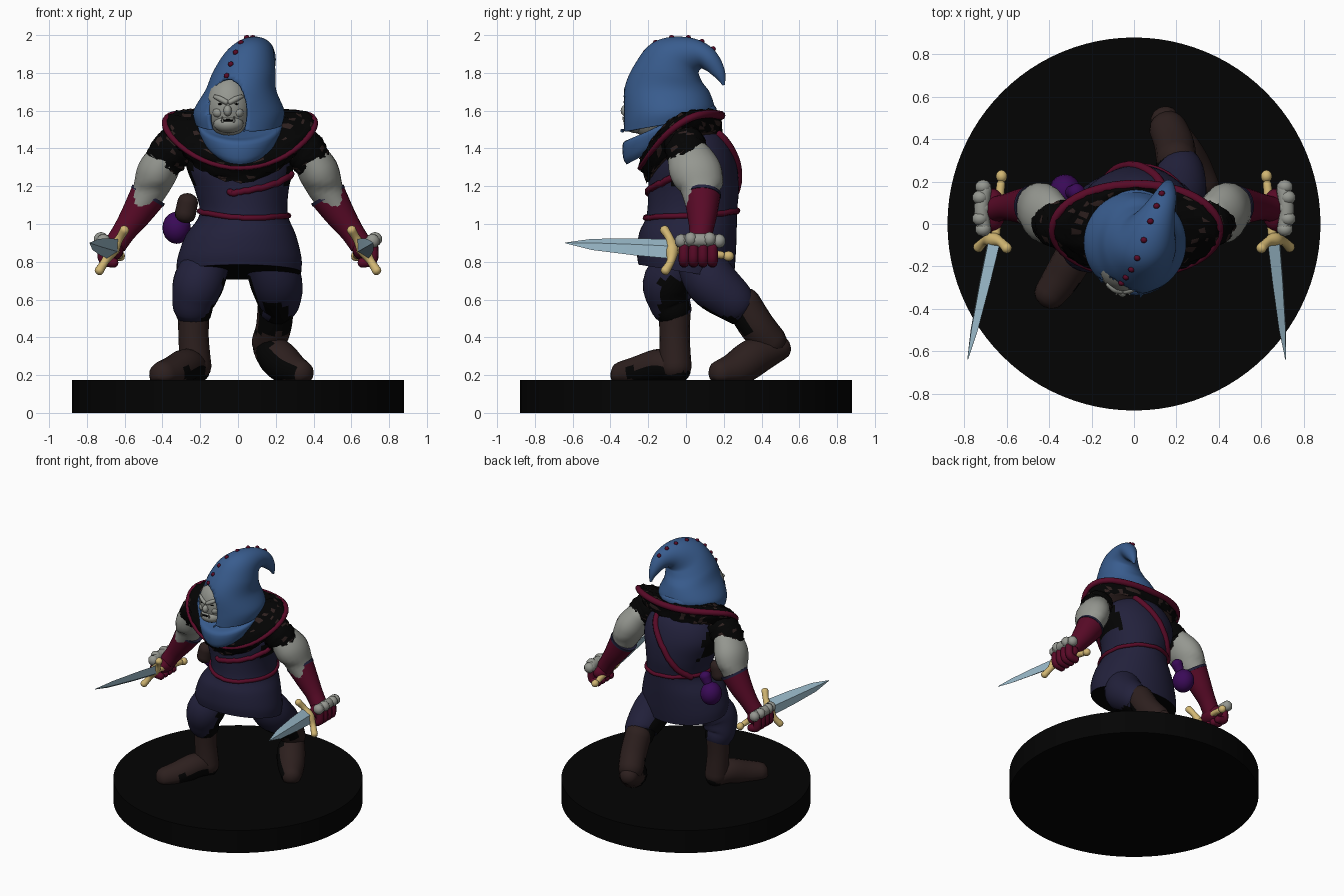
import bpy, bmesh, math, random
from mathutils import Vector, Matrix

random.seed(4)
if "Cube" in bpy.data.objects:
    bpy.data.objects.remove(bpy.data.objects["Cube"])


def material(name, r, g, b):
    m = bpy.data.materials.new(name)
    m.use_nodes = True
    m.diffuse_color = (r, g, b, 1)
    m.node_tree.nodes["Principled BSDF"].inputs["Base Color"].default_value = (r, g, b, 1)
    return m


BLACK = material("black", .001, .001, .001)
BLUE = material("hood blue", .04, .107, .27)
NAVY = material("tunic navy", .016, .015, .044)
CRIMSON = material("crimson", .098, .003, .02)
SKIN = material("grey skin", .3, .31, .28)
BROWN = material("boot brown", .026, .014, .013)
GOLD = material("gold", .64, .47, .17)
STEEL = material("pale steel", .33, .5, .6)
PURPLE = material("purple", .042, .003, .095)


def finish(name, bm, mat, angle=50):
    bmesh.ops.recalc_face_normals(bm, faces=bm.faces)
    me = bpy.data.meshes.new(name)
    bm.to_mesh(me)
    bm.free()
    me.materials.append(mat)
    me.polygons.foreach_set("use_smooth", [True] * len(me.polygons))
    me.set_sharp_from_angle(angle=math.radians(angle))
    ob = bpy.data.objects.new(name, me)
    bpy.context.collection.objects.link(ob)
    return ob


def skin(name, rings, mat, cap=True, angle=50):
    bm = bmesh.new()
    loops = [[bm.verts.new(p) for p in r] for r in rings]
    n = len(loops[0])
    for a, b in zip(loops, loops[1:]):
        for i in range(n):
            j = (i + 1) % n
            bm.faces.new((a[i], a[j], b[j], b[i]))
    if cap:
        bm.faces.new(loops[0])
        bm.faces.new(loops[-1])
    return finish(name, bm, mat, angle)


def spline(pts, k):
    # Smooth resampling through the given tuples
    out = []
    p = [pts[0]] + list(pts) + [pts[-1]]
    for q in zip(p, p[1:], p[2:], p[3:]):
        for s in range(k):
            t = s / k
            out.append([b + .5 * t * (c - a + t * (2 * a - 5 * b + 4 * c - d + t * (3 * (b - c) + d - a)))
                        for a, b, c, d in zip(*q)])
    return out + [list(pts[-1])]


def on_ring(r, t, lift=0, grow=0):
    # Point on a tilted ellipse: x, y, z, half width, half depth, tilt in degrees
    x, y, z, rx, ry, a = r
    c, s, a = math.cos(t), math.sin(t), math.radians(a)
    rx, ry = rx + grow, ry + grow
    return Vector((x + rx * c, y + ry * s * math.cos(a), z - ry * s * math.sin(a) + lift * c * c))


def loft(name, rings, mat, n=32, k=5, cap=True, lift=0):
    return skin(name, [[on_ring(r, math.tau * i / n, lift) for i in range(n)]
                       for r in spline(rings, k)], mat, cap)


def tube(name, pts, mat, n=16, k=5, side=1, domed=True):
    # Round tube; each point is x, y, z, radius
    s = spline(pts, k)
    c = [Vector((side * p[0], p[1], p[2])) for p in s]
    rad = [p[3] for p in s]
    tan = [(c[min(i + 1, len(c) - 1)] - c[max(i - 1, 0)]).normalized() for i in range(len(c))]
    dome = [math.radians(a) for a in (80, 55, 28)] if domed else []
    row = [(c[0] - tan[0] * rad[0] * .8 * math.sin(a), rad[0] * math.cos(a), tan[0]) for a in dome]
    row += list(zip(c, rad, tan))
    row += [(c[-1] + tan[-1] * rad[-1] * .8 * math.sin(a), rad[-1] * math.cos(a), tan[-1]) for a in dome[::-1]]
    u, rings = tan[0].orthogonal(), []
    for p, r, t in row:
        u = (u - t * u.dot(t)).normalized()
        v = t.cross(u)
        rings.append([p + r * (u * math.cos(math.tau * i / n) + v * math.sin(math.tau * i / n)) for i in range(n)])
    return skin(name, rings, mat)


def ball(name, at, size, mat, seg=20):
    bm = bmesh.new()
    bmesh.ops.create_uvsphere(bm, u_segments=seg, v_segments=seg // 2, radius=1,
                              matrix=Matrix.Translation(at) @ Matrix.Diagonal((*size, 1)))
    return finish(name, bm, mat)


def paint(ob, mat, rule):
    ob.data.materials.append(mat)
    for f in ob.data.polygons:
        if rule(f.center, f.normal):
            f.material_index = 1


def ruffle(ob, amount):
    for v in ob.data.vertices:
        v.co += Vector([random.uniform(-amount, amount) for _ in range(3)])


# Round base
bm = bmesh.new()
bmesh.ops.create_cone(bm, cap_ends=True, segments=96, radius1=.88, radius2=.88, depth=.175,
                      matrix=Matrix.Translation((0, 0, .0875)))
finish("round_base", bm, BLACK)

# Legs and boots
thigh = tube("right_trouser", [(-.14, .02, .84, .11), (-.205, -.09, .7, .135), (-.235, -.085, .59, .115), (-.235, -.065, .54, .1)], NAVY, 24)
paint(thigh, BLACK, lambda c, n: n.x > .45 and c.z < .72 and c.y > -.14)
thigh = tube("left_trouser", [(.14, .06, .84, .12), (.2, .13, .7, .138), (.215, .24, .6, .118), (.2, .28, .56, .1)], NAVY, 24)
paint(thigh, BLACK, lambda c, n: n.x < -.75 and c.z < .72 or n.z < -.75)
boots = [
    tube("right_boot_shaft", [(-.235, -.06, .54, .085), (-.235, -.06, .4, .08), (-.225, -.055, .24, .085)], BROWN),
    tube("right_boot_foot", [(-.215, -.035, .225, .07), (-.27, -.13, .25, .09), (-.34, -.25, .215, .088), (-.4, -.335, .2, .075)], BROWN),
    tube("left_boot_shaft", [(.2, .3, .58, .095), (.19, .375, .46, .095), (.16, .45, .37, .09)], BROWN),
    tube("left_boot_foot", [(.142, .5, .345, .066), (.2, .37, .3, .1), (.27, .27, .235, .095), (.335, .18, .21, .07)], BROWN)]
for b in boots:
    for v in b.data.vertices:
        v.co.z = max(v.co.z, .17)
paint(boots[1], BLACK, lambda c, n: c.z < .24 and c.x > -.28)
paint(boots[2], BLACK, lambda c, n: n.y < -.3 and c.z > .42)
paint(boots[3], BLACK, lambda c, n: n.x < -.35 and c.y < .38)

# Tunic, dark under the arms and below the hem
TORSO = [(.005, 0, .745, .33, .255, 9), (.008, 0, .82, .328, .262, 7), (.015, .01, .94, .292, .258, 3),
         (.03, .03, 1.05, .234, .24, -2), (.02, .04, 1.18, .248, .24, -4), (.01, .03, 1.32, .285, .232, -8),
         (.01, 0, 1.44, .24, .2, -12), (.01, -.04, 1.52, .12, .12, -12)]
tunic = loft("tunic", TORSO, NAVY, 48)
paint(tunic, BLACK, lambda c, n: n.z < -.9 or abs(n.x) > .85 and 1.2 < c.z < 1.45)
FINE = spline(TORSO, 20)


def strap(name, stops, r=.013):
    # Band that follows the tunic surface through angle and height pairs
    path = []
    for a, z in spline(stops, 8):
        ring = min(FINE, key=lambda q: abs(q[2] - z))
        path.append((*on_ring(ring, math.radians(a), 0, .002), r))
    return tube(name, path, CRIMSON, 8, 1)


strap("belt", [(-90, 1.04), (0, 1.045), (90, 1.06), (180, 1.07), (270, 1.04)], .015)
strap("back_sash", [(60, 1.44), (85, 1.3), (115, 1.15), (145, 1.06)], .022)
strap("front_sash", [(-15, 1.27), (-55, 1.22), (-95, 1.185), (-105, 1.185)], .018)

# Fur mantle with crimson rim
edge = (.01, -.03, 1.435, .395, .255, -33)
mantle = loft("fur_mantle", [(.01, -.01, 1.35, .33, .235, -33), edge, (.01, -.04, 1.475, .33, .235, -31),
                             (.01, -.06, 1.475, .17, .17, -28)], BLACK, 56, 5, True, .095)
ruffle(mantle, .008)
paint(mantle, BROWN, lambda c, n: random.random() < .1)
rim = [(*on_ring(edge, math.tau * i / 48, .098, .001), .018 + .006 * math.sin(math.tau * i / 48)) for i in range(49)]
tube("mantle_rim", rim, CRIMSON, 10, 1)

# Scarf
loft("scarf", [(.01, -.08, 1.44, .17, .265, -28), (.01, -.085, 1.47, .205, .275, -26),
               (.01, -.09, 1.53, .225, .26, -22), (0, -.09, 1.55, .19, .2, -28)], BLUE, 40, 4)

# Hood with curled peak and face opening
HOOD = [(.005, -.09, 1.53, .23, .245, -10), (.005, -.09, 1.6, .24, .242, -5), (.015, -.1, 1.71, .187, .225, 3),
        (.033, -.09, 1.8, .166, .185, 16), (.06, -.05, 1.88, .132, .145, 36), (.1, .045, 1.905, .092, .09, 68),
        (.14, .125, 1.87, .06, .06, 108), (.16, .178, 1.795, .03, .032, 150), (.165, .2, 1.735, .006, .006, 165)]
hood = loft("hood", HOOD, BLUE, 72, 8, False)


def opening(c):
    # Below one inside the oval face opening
    return math.hypot((c.x + .054) / .103, (c.z - 1.59) / .18) if c.y < -.1 else 9


bm = bmesh.new()
bm.from_mesh(hood.data)
gone = [f for f in bm.faces if opening(f.calc_center_median()) < 1]
bmesh.ops.delete(bm, geom=gone, context="FACES")
for v in bm.verts:
    e = opening(v.co)
    if v.is_boundary and e < 1.12:
        v.co.x = -.054 + (v.co.x + .054) / e
        v.co.z = 1.59 + (v.co.z - 1.59) / e
bm.to_mesh(hood.data)
bm.free()
thick = hood.modifiers.new("cloth", "SOLIDIFY")
thick.thickness, thick.offset = .018, -1
seam = spline(HOOD, 8)
for i in range(20, 52, 4):
    p = on_ring(seam[i], math.radians(-118 + .7 * (i - 20)))
    ball("hood_stitch", p, (.016, .015, .015), CRIMSON, 8)

# Head and face
ball("head", (-.05, -.19, 1.62), (.12, .132, .165), SKIN)
ball("jaw", (-.05, -.26, 1.53), (.08, .07, .05), SKIN)
ball("nose", (-.055, -.32, 1.6), (.022, .026, .03), SKIN, 12)
ball("mouth", (-.053, -.325, 1.549), (.04, .008, .006), BLACK, 12)
for s in (-1, 1):
    x = -.052 + s * .042
    tube("brow", [(-.052 + s * .01, -.318, 1.645, .014), (x, -.308, 1.662, .015), (x + s * .03, -.286, 1.675, .01)], SKIN, 8)
    ball("eye", (x, -.308, 1.635), (.014, .008, .005), BLACK, 10)
    ball("cheek", (x + s * .01, -.283, 1.59), (.03, .03, .028), SKIN, 12)
    tube("tusk", [(x - s * .012, -.327, 1.543, .007), (x - s * .01, -.334, 1.568, .003)], SKIN, 8)

# Arms, gloves and daggers
for s, side, tip in ((1, "left", .715), (-1, "right", .785)):
    def limb(part, pts, mat, n=16, domed=True):
        return tube(side + "_" + part, pts, mat, n, 5, s, domed)
    sleeve = limb("fur_sleeve", [(.31, -.01, 1.43, .11), (.355, 0, 1.385, .112), (.388, .015, 1.335, .105)], BLACK, 20)
    ruffle(sleeve, .007)
    paint(sleeve, BROWN, lambda c, n: random.random() < .1)
    arm = limb("arm", [(.37, .03, 1.37, .09), (.425, .055, 1.28, .108), (.472, .075, 1.17, .09), (.54, .08, 1.06, .065)], SKIN, 20)
    for v in arm.data.vertices:
        v.co.y = .07 + (v.co.y - .07) * (1.3 if v.co.z > 1.2 else 1.12)
    limb("bracer", [(.48, .085, 1.145, .097), (.54, .085, 1.05, .08), (.603, .08, .96, .063), (.65, .07, .89, .06)],
         CRIMSON, 20, False)
    limb("bracer_trim", [(.472, .085, 1.158, .1), (.481, .085, 1.143, .1)], NAVY, 20, False)
    ball(side + "_palm", (s * .665, .065, .865), (.06, .1, .06), CRIMSON)
    for i in range(4):
        y = -.01 + .05 * i
        limb("finger", [(.715, y, .88, .028), (.71, y, .81, .029), (.655, y, .795, .027)], CRIMSON, 10)
    limb("glove_fur_band", [(.71, -.015, .91, .034), (.72, .07, .915, .036), (.705, .165, .91, .034)], SKIN, 10)
    for i in range(5):
        ball(side + "_glove_fur", (s * (.712 + .014 * (i % 2)), -.025 + .05 * i, .91 + .01 * (i % 2)),
             (.04, .036, .038), SKIN, 10)
    # Dagger
    limb("dagger_grip", [(.655, -.08, .865, .02), (.64, .08, .85, .022), (.628, .19, .835, .02)], GOLD)
    ball(side + "_pommel", (s * .625, .225, .83), (.027, .03, .027), GOLD, 12)
    limb("dagger_guard", [(.6, -.115, .97, .025), (.63, -.085, .92, .022), (.665, -.075, .865, .036),
                          (.702, -.08, .805, .022), (.735, -.11, .752, .025)], GOLD, 12)
    root, end = Vector((s * .66, -.08, .868)), Vector((s * tip, -.64, .9))
    wide = Vector((s * .5, 0, -.86))
    flat = wide.cross(end - root).normalized()
    blade = []
    for t, w, h in ((0, .06, .03), (.35, .052, .026), (.75, .034, .016), (1, .002, .002)):
        c = root.lerp(end, t)
        blade.append([c + wide * w, c + flat * h, c - wide * w, c - flat * h])
    skin(side + "_dagger_blade", blade, STEEL, True, 20)

# Hip pouches
ball("purple_pouch", (-.325, .155, .98), (.075, .08, .085), PURPLE)
tube("purple_pouch_neck", [(-.3, .15, 1.04, .03), (-.27, .15, 1.1, .042)], PURPLE, 12)
tube("brown_pouch", [(-.265, -.01, 1.12, .054), (-.28, -.01, 1.05, .056)], BROWN)
